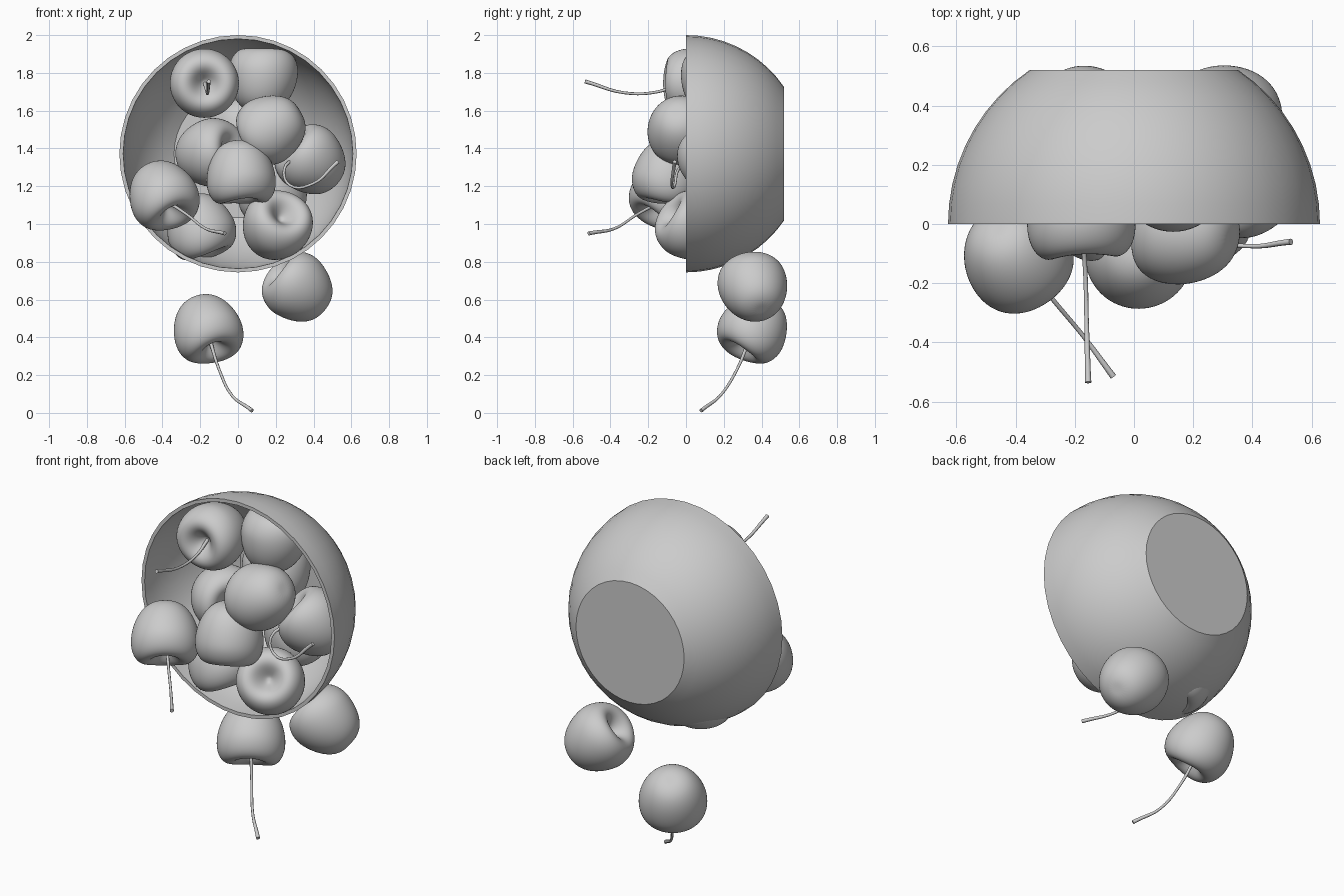
import bpy, bmesh, math
from mathutils import Vector

if "Cube" in bpy.data.objects:
    bpy.data.objects.remove(bpy.data.objects["Cube"])


def lathe(name, profile, segs, angle=40):
    """Revolve (radius, z) points about local Z; radius 0 gives a pole."""
    bm = bmesh.new()
    rings = []
    for r, z in profile:
        if r == 0:
            rings.append([bm.verts.new((0, 0, z))] * segs)
        else:
            rings.append([bm.verts.new((r * math.cos(2 * math.pi * i / segs),
                                        r * math.sin(2 * math.pi * i / segs), z))
                          for i in range(segs)])
    for a, b in zip(rings, rings[1:]):
        for i in range(segs):
            j = (i + 1) % segs
            bm.faces.new(list(dict.fromkeys((a[i], a[j], b[j], b[i]))))
    bmesh.ops.recalc_face_normals(bm, faces=bm.faces)
    me = bpy.data.meshes.new(name)
    bm.to_mesh(me)
    bm.free()
    ob = bpy.data.objects.new(name, me)
    bpy.context.collection.objects.link(ob)
    bpy.ops.object.select_all(action='DESELECT')
    ob.select_set(True)
    bpy.context.view_layer.objects.active = ob
    bpy.ops.object.shade_smooth_by_angle(angle=math.radians(angle))
    return ob


# Bowl: truncated hemisphere tipped so its mouth faces the front
R, T, DEPTH = 0.628, 0.02, 0.52
N = 9
top = math.asin(DEPTH / R)
top_in = math.asin((DEPTH - 0.015) / (R - T))
outer = [(R * math.cos(top * i / N), R * math.sin(top * i / N)) for i in range(N + 1)]
inner = [((R - T) * math.cos(top_in * i / N), (R - T) * math.sin(top_in * i / N))
         for i in range(N + 1)]
profile = [(0, DEPTH)] + outer[::-1] + inner + [(0, DEPTH - 0.015)]
bowl = lathe("bowl", profile, 40, 30)
bowl.rotation_euler = (-math.pi / 2, 0, 0)
bowl.location = (0, 0, 1.372)

# Cherry body: dimple at local +Z, narrower tip at -Z
cherry_profile = [(0, 0.075), (0.02, 0.08), (0.05, 0.115), (0.085, 0.148), (0.13, 0.152),
                  (0.168, 0.118), (0.188, 0.06), (0.185, 0.0), (0.168, -0.06),
                  (0.14, -0.115), (0.1, -0.158), (0.05, -0.178), (0, -0.178)]


def cherry(name, loc, axis):
    ob = lathe(name, cherry_profile, 20, 180)
    # slight saddle across the shoulders, as on a real cherry
    for v in ob.data.vertices:
        if v.co.z > 0:
            r = math.hypot(v.co.x, v.co.y) / 0.19
            v.co.z += 0.012 * r * math.cos(2 * math.atan2(v.co.y, v.co.x))
    sub = ob.modifiers.new("smooth", 'SUBSURF')
    sub.levels = sub.render_levels = 2
    ob.rotation_mode = 'QUATERNION'
    ob.rotation_quaternion = Vector(axis).to_track_quat('Z', 'Y')
    ob.location = loc


cherries = [
    ((-0.18, 0.04, 1.745), (0.05, -1, 0.0)),
    ((0.13, 0.15, 1.765), (0.1, 0.2, 0.95)),
    ((0.175, -0.025, 1.505), (-0.8, 0.1, -0.45)),
    ((-0.15, 0.08, 1.375), (0.75, -0.6, 0.1)),
    ((0.015, -0.1, 1.265), (0.05, -0.12, -1)),
    ((0.39, 0.15, 1.335), (-0.6, -0.3, 0.55)),
    ((-0.4, -0.105, 1.155), (0.35, -0.5, -0.75)),
    ((-0.2, 0.13, 0.98), (0.3, -0.1, -0.9)),
    ((0.2, 0.03, 0.985), (0.3, -0.75, 0.5)),
    ((0.17, 0.3, 1.18), (0.3, 0.3, -0.8)),
    ((0.04, 0.3, 1.48), (-0.3, 0.4, 0.7)),
    ((-0.165, 0.36, 0.447), (0.28, -0.48, -0.83)),
    ((0.32, 0.36, 0.66), (-0.72, -0.22, 0.6)),
]
for i, (loc, axis) in enumerate(cherries):
    cherry(f"cherry_{i + 1}", loc, axis)


# Stems: tapered curves with a small knob at the free end
def stem(name, pts):
    cu = bpy.data.curves.new(name, 'CURVE')
    cu.dimensions = '3D'
    cu.bevel_depth = 0.01
    cu.bevel_resolution = 2
    cu.resolution_u = 5
    cu.use_fill_caps = True
    sp = cu.splines.new('BEZIER')
    end = Vector(pts[-1])
    knob = end + (Vector(pts[-2]) - end).normalized() * 0.03
    pts = pts[:-1] + [knob, end]
    sp.bezier_points.add(len(pts) - 1)
    for bp, p in zip(sp.bezier_points, pts):
        bp.co = p
        bp.handle_left_type = bp.handle_right_type = 'AUTO'
        bp.radius = 0.75
    sp.bezier_points[-1].radius = 1.1
    sp.bezier_points[-2].radius = 1.0
    sp.bezier_points[0].radius = 1.0
    bpy.context.collection.objects.link(bpy.data.objects.new(name, cu))


stem("stem_top", [(-0.175, -0.03, 1.745), (-0.165, -0.15, 1.70),
                  (-0.16, -0.33, 1.695), (-0.155, -0.535, 1.755)])
stem("stem_left", [(-0.375, -0.13, 1.12), (-0.27, -0.26, 1.05),
                   (-0.17, -0.38, 0.975), (-0.07, -0.515, 0.95)])
stem("stem_right", [(0.33, 0.05, 1.36), (0.245, -0.04, 1.29), (0.275, -0.06, 1.205),
                    (0.4, -0.075, 1.215), (0.53, -0.06, 1.33)])
stem("stem_loose", [(-0.15, 0.335, 0.39), (-0.1, 0.27, 0.23),
                    (-0.03, 0.18, 0.09), (0.075, 0.08, 0.012)])
